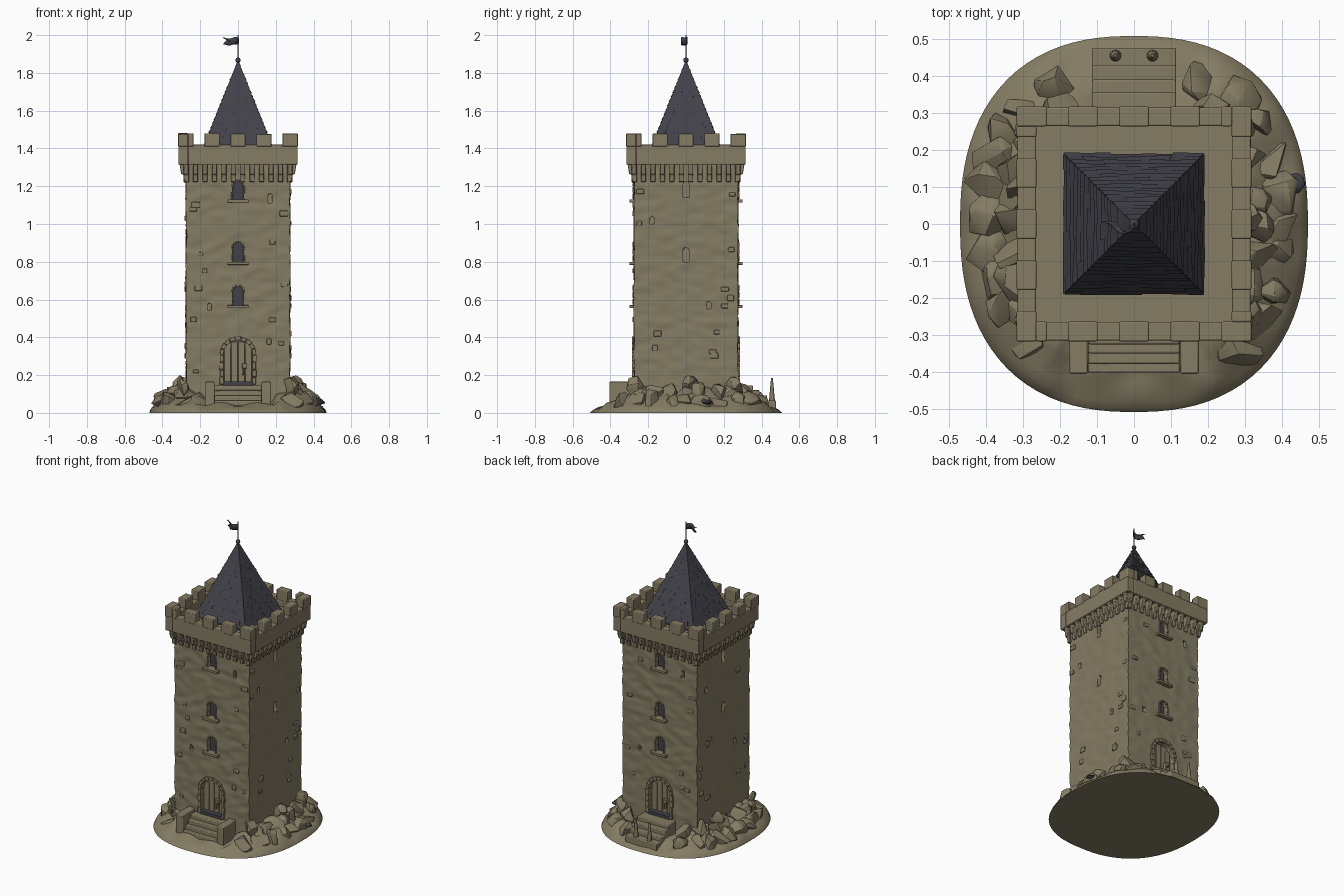
import bpy, bmesh, math, random
from mathutils import Vector, Matrix, noise

random.seed(7)
cube = bpy.data.objects.get("Cube")
if cube:
    bpy.data.objects.remove(cube, do_unlink=True)


def material(name, rgb):
    mat = bpy.data.materials.new(name)
    mat.use_nodes = True
    mat.diffuse_color = (*rgb, 1)
    mat.node_tree.nodes["Principled BSDF"].inputs["Base Color"].default_value = (*rgb, 1)
    return mat


STONE = material("weathered stone", (0.23, 0.2, 0.125))
SLATE = material("dark slate", (0.055, 0.053, 0.066))


def finish(bm, name, mat=STONE, bevel=0.0, angle=35):
    bmesh.ops.recalc_face_normals(bm, faces=bm.faces)
    mesh = bpy.data.meshes.new(name)
    bm.to_mesh(mesh)
    bm.free()
    mesh.materials.append(mat)
    obj = bpy.data.objects.new(name, mesh)
    bpy.context.collection.objects.link(obj)
    if bevel:
        mod = obj.modifiers.new("worn edges", 'BEVEL')
        mod.width, mod.segments = bevel, 2
    bpy.ops.object.select_all(action='DESELECT')
    obj.select_set(True)
    bpy.context.view_layer.objects.active = obj
    bpy.ops.object.shade_smooth_by_angle(angle=math.radians(angle))
    return obj


# Outline in (across, height), pushed from depth d0 to d1 on one of four sides
def prism(bm, outline, d0, d1, side=0):
    rot = Matrix.Rotation(side * math.pi / 2, 3, 'Z')
    near, far = [[bm.verts.new(rot @ Vector((u, -d, z))) for u, z in outline] for d in (d0, d1)]
    bm.faces.new(near)
    bm.faces.new(far)
    n = len(outline)
    for i in range(n):
        j = (i + 1) % n
        bm.faces.new((near[i], near[j], far[j], far[i]))


def box(bm, u0, u1, d0, d1, z0, z1, side=0):
    prism(bm, [(u0, z0), (u1, z0), (u1, z1), (u0, z1)], d0, d1, side)


def arch(half, z0, z1, steps=10):
    spring = z1 - half
    curve = [(half * math.cos(math.pi * i / steps), spring + half * math.sin(math.pi * i / steps))
             for i in range(steps + 1)]
    return [(half, z0)] + curve + [(-half, z0)]


# Openings: across, half width, bottom, top
WINDOWS = [(0.57, 0.67), (0.8, 0.9), (1.13, 1.225)]
SLITS = [(0, 0.015, 0.8, 0.875), (0, 0.015, 1.14, 1.225), (-0.18, 0.012, 1.0, 1.04), (0.12, 0.012, 0.55, 0.59)]
CHINKS = [(0.17, 0.011, 1.11, 1.16), (-0.15, 0.011, 0.545, 0.58)]
WALL = 0.275

# Rough tower walls
bm = bmesh.new()
box(bm, -WALL, WALL, -WALL, WALL, 0.03, 1.35)
for vertical, cuts in ((True, 84), (False, 36)):
    edges = [e for e in bm.edges
             if (abs(e.verts[0].co.z - e.verts[1].co.z) > 0.5) == vertical
             and (vertical or e.calc_length() > 0.3)]
    if not vertical:
        bmesh.ops.subdivide_edges(bm, edges=edges, cuts=cuts, use_grid_fill=True)
    else:
        bmesh.ops.subdivide_edges(bm, edges=edges, cuts=cuts, use_grid_fill=True)
for v in bm.verts:
    p = v.co.copy()
    rough = noise.noise_vector(Vector((p.x * 14, p.y * 14, p.z * 26))) * 0.006
    v.co += Vector((rough.x, rough.y, 0))
tower = finish(bm, "tower_walls", angle=50)

# Cut door, window and slit niches
bm = bmesh.new()
for side in (0, 2):
    prism(bm, arch(0.078, 0.15, 0.385), WALL - 0.03, 0.35, side)
    for z0, z1 in WINDOWS:
        prism(bm, arch(0.028, z0, z1), WALL - 0.03, 0.35, side)
for side in range(4):
    for u, half, z0, z1 in (SLITS if side % 2 else CHINKS):
        prism(bm, [(u + x, z) for x, z in arch(half, z0, z1, 6)], WALL - 0.025, 0.35, side)
cutter = finish(bm, "niche_cutter")
cutter.hide_render = True
mod = tower.modifiers.new("niches", 'BOOLEAN')
mod.operation, mod.object, mod.solver = 'DIFFERENCE', cutter, 'EXACT'
bpy.context.view_layer.objects.active = tower
bpy.ops.object.modifier_apply(modifier=mod.name)
bpy.data.objects.remove(cutter, do_unlink=True)

# Window panes and thresholds
bm = bmesh.new()
for side in (0, 2):
    for z0, z1 in WINDOWS:
        prism(bm, arch(0.027, z0, z1 - 0.001), WALL - 0.032, WALL - 0.024, side)
    box(bm, -0.08, 0.08, 0.24, 0.285, 0.145, 0.165, side)
finish(bm, "window_panes_and_thresholds", SLATE)


# Arched surrounds made of separate wedge stones
def surround(bm, inner, outer, z0, z1, out, stones, side):
    spring = z1 - inner
    for i in range(stones):
        a, b = [math.pi * (i + k) / stones for k in (0.04, 0.96)]
        r = outer + random.uniform(-0.1, 0.1) * (outer - inner)
        prism(bm, [(q * math.cos(t), spring + q * math.sin(t)) for q, t in
                   ((inner, a), (r, a), (r, b), (inner, b))], 0.26, out, side)
    rows = max(2, round((spring - z0) / 0.04))
    step = (spring - z0) / rows
    for i in range(rows):
        for s in (-1, 1):
            r = outer + random.uniform(-0.2, 0.2) * (outer - inner)
            box(bm, s * inner, s * r, 0.26, out, z0 + i * step + 0.001, z0 + (i + 1) * step - 0.001, side)


bm = bmesh.new()
for side in (0, 2):
    surround(bm, 0.077, 0.098, 0.15, 0.385, 0.286, 9, side)
    for z0, z1 in WINDOWS:
        surround(bm, 0.027, 0.036, z0, z1, 0.282, 5, side)
        box(bm, -0.056, 0.056, 0.26, 0.3, z0 - 0.016, z0, side)
finish(bm, "door_and_window_surrounds", bevel=0.002)

# Plank doors with ring handles
bm = bmesh.new()
for side in (0, 2):
    for i in range(4):
        u = -0.074 + i * 0.037
        top = 0.35 if i in (0, 3) else 0.378
        box(bm, u + 0.001, u + 0.036, 0.24, 0.251, 0.16, top, side)
    box(bm, 0.02, 0.032, 0.25, 0.272, 0.2, 0.255, side)
    box(bm, 0.022, 0.046, 0.25, 0.276, 0.235, 0.262, side)
finish(bm, "plank_doors", bevel=0.003)

# Raised stones scattered over the walls
bm = bmesh.new()
for side in range(4):
    for i in range(30):
        u, z = random.uniform(-0.25, 0.25), random.uniform(0.22, 1.2)
        if abs(u) < 0.14 or any(abs(z - s[2]) < 0.07 and abs(u - s[0]) < 0.06 for s in SLITS + CHINKS):
            continue
        w, h = random.uniform(0.012, 0.026), random.uniform(0.009, 0.016)
        box(bm, u - w, u + w, 0.26, random.uniform(0.278, 0.284), z - h, z + h, side)
finish(bm, "raised_wall_stones", bevel=0.004)

# Corbels under the parapet
bm = bmesh.new()
for side in range(4):
    for i in range(12):
        u = -0.275 + i * 0.05
        profile = [(0.26, 1.22), (0.284, 1.225), (0.288, 1.26), (0.301, 1.265), (0.307, 1.3), (0.311, 1.325), (0.26, 1.325)]
        rot = Matrix.Rotation(side * math.pi / 2, 3, 'Z')
        a, b = [[bm.verts.new(rot @ Vector((u + k, -d, z))) for d, z in profile] for k in (-0.013, 0.013)]
        bm.faces.new(a)
        bm.faces.new(b)
        for j in range(len(profile)):
            k = (j + 1) % len(profile)
            bm.faces.new((a[j], a[k], b[k], b[j]))
finish(bm, "corbels", bevel=0.003)

# Parapet, deck and merlons
bm = bmesh.new()
for side in range(4):
    box(bm, -0.265, 0.315, 0.265, 0.315, 1.315, 1.42, side)
finish(bm, "parapet", bevel=0.004)
bm = bmesh.new()
box(bm, -0.27, 0.27, -0.27, 0.27, 1.3, 1.37)
finish(bm, "roof_deck")
bm = bmesh.new()
for side in range(4):
    for u0, u1 in [(-0.265, -0.235), (-0.178, -0.098), (-0.04, 0.04), (0.098, 0.178), (0.235, 0.317)]:
        box(bm, u0, u1, 0.264, 0.317, 1.41, 1.478 + random.uniform(-0.003, 0.003), side)
finish(bm, "merlons", bevel=0.004)

# Pyramid roof with overlapping slates
EAVES, APEX, SPAN = 1.395, 1.862, 0.186
bm = bmesh.new()
bmesh.ops.create_cone(bm, cap_ends=True, segments=4, radius1=SPAN * math.sqrt(2), radius2=0.005, depth=APEX - EAVES,
                      matrix=Matrix.Translation((0, 0, (APEX + EAVES) / 2)) @ Matrix.Rotation(math.pi / 4, 4, 'Z'))
box(bm, -0.16, 0.16, -0.16, 0.16, 1.36, EAVES + 0.01)
finish(bm, "roof_core", SLATE)
bm = bmesh.new()
ROWS = 20
for side in range(4):
    rot = Matrix.Rotation(side * math.pi / 2, 3, 'Z')
    for r in range(ROWS):
        lo, hi = r / ROWS, (r + 1.15) / ROWS
        count = max(1, round((1 - lo) * 9))
        for i in range(count):
            drop = random.uniform(0, 0.25) / ROWS if r else 0
            lift = random.uniform(0.003, 0.007)
            corners = []
            for t, k, off in ((lo - drop, i, lift), (lo - drop, i + 1, lift), (hi, i + 1, 0), (hi, i, 0),
                              (lo - drop, i, -0.004), (lo - drop, i + 1, -0.004)):
                half = SPAN * max(0, 1 - t)
                corners.append(bm.verts.new(rot @ Vector(
                    ((2 * k / count - 1) * (half + off * 0.6), -half - off, EAVES + t * (APEX - EAVES)))))
            a, b, c, d, e, f = corners
            for face in ((a, b, c, d), (e, f, b, a), (e, a, d), (f, c, b), (e, d, c, f)):
                bm.faces.new(face)
finish(bm, "roof_slates", SLATE, angle=20)

# Finial, pole and swallowtail flag
bm = bmesh.new()
bmesh.ops.create_uvsphere(bm, u_segments=14, v_segments=8, radius=0.014, matrix=Matrix.Translation((0, 0, 1.868)))
bmesh.ops.create_cone(bm, cap_ends=True, segments=8, radius1=0.004, radius2=0.003, depth=0.15,
                      matrix=Matrix.Translation((0, 0, 1.925)))
finish(bm, "finial_and_pole", SLATE)
bm = bmesh.new()
COLS = 9
rows = []
for level, reach in ((1.985, 0.085), (1.97, 0.06), (1.948, 0.08)):
    rows.append([bm.verts.new((-reach * i / (COLS - 1), -0.018 * math.sin(5.5 * i / COLS) - 0.012 * i / COLS,
                               level + 0.004 * math.sin(i))) for i in range(COLS)])
for top, low in zip(rows, rows[1:]):
    for i in range(COLS - 1):
        bm.faces.new((top[i], top[i + 1], low[i + 1], low[i]))
flag = finish(bm, "flag", SLATE)
flag.modifiers.new("cloth", 'SOLIDIFY').thickness = 0.005


# Rocky mound
def rim(a):
    c, s = math.cos(a), math.sin(a)
    return ((abs(c) / 0.47) ** 2.4 + (abs(s) / 0.508) ** 2.4) ** (-1 / 2.4)


bm = bmesh.new()
SEG, last = 96, None
for t, z in [(1, 0), (0.985, 0.015), (0.95, 0.032), (0.9, 0.05), (0.84, 0.068), (0.78, 0.085),
             (0.7, 0.105), (0.62, 0.12), (0.54, 0.13), (0.4, 0.13)]:
    ring = []
    for i in range(SEG):
        a = math.tau * i / SEG
        x, y = rim(a) * t * math.cos(a), rim(a) * t * math.sin(a)
        calm = 0.62 if abs(x) < 0.2 else 1
        ring.append(bm.verts.new((x, y, z * calm * (1 + 0.5 * noise.noise(Vector((x * 9, y * 9, 2)))))))
    if last:
        for i in range(SEG):
            j = (i + 1) % SEG
            bm.faces.new((last[i], last[j], ring[j], ring[i]))
    else:
        bm.faces.new(ring)
    last = ring
bm.faces.new(last)
finish(bm, "mound", angle=60)


# Boulders from hulls of random points
def boulder(bm, x, y, z, size, height):
    part = bmesh.new()
    for i in range(16):
        d = Vector([random.gauss(0, 1) for k in range(3)]).normalized()
        part.verts.new((x + d.x * size, y + d.y * size, max(0.004, z + d.z * height)))
    hull = bmesh.ops.convex_hull(part, input=part.verts)
    loose = [v for v in part.verts if not v.link_faces]
    bmesh.ops.delete(part, geom=loose, context='VERTS')
    mesh = bpy.data.meshes.new("hull")
    part.to_mesh(mesh)
    part.free()
    bm.from_mesh(mesh)
    bpy.data.meshes.remove(mesh)


bm = bmesh.new()
for t, count, low, high, z in ((0.83, 30, 0.05, 0.075, 0.055), (0.7, 26, 0.05, 0.08, 0.1)):
    for i in range(count):
        a = math.tau * (i + random.uniform(-0.3, 0.3)) / count
        size = random.uniform(low, high)
        r = rim(a) * t
        x, y = r * math.cos(a), r * math.sin(a)
        if abs(x) > (0.23 if y < 0 else 0.17):
            boulder(bm, x, y, z, size, random.uniform(0.045, 0.075))
for x, y in ((-0.28, -0.27), (0.28, -0.27), (-0.28, 0.26), (0.28, 0.26), (0.3, 0.02), (-0.3, 0.1)):
    boulder(bm, x, y, 0.14, 0.05, 0.06)
finish(bm, "boulders", bevel=0.009, angle=40)
bm = bmesh.new()
boulder(bm, 0.435, 0.11, 0.06, 0.03, 0.018)
finish(bm, "dark_stone", SLATE, bevel=0.004)

# Front and back steps, front cheek walls
bm = bmesh.new()
for side, half, treads in ((0, 0.124, ((0.325, 0.145), (0.35, 0.12), (0.378, 0.092), (0.402, 0.065))),
                           (2, 0.114, ((0.355, 0.145), (0.39, 0.12), (0.43, 0.092), (0.476, 0.066)))):
    for reach, top in treads:
        box(bm, -half, half, 0.26, reach, 0.01, top, side)
for s in (-1, 1):
    box(bm, s * 0.125, s * 0.175, 0.26, 0.405, 0.01, 0.165)
finish(bm, "steps", bevel=0.005)

# Tapered posts beside the back steps
bm = bmesh.new()
for x in (-0.05, 0.05):
    bmesh.ops.create_cone(bm, cap_ends=True, segments=10, radius1=0.017, radius2=0.005, depth=0.13,
                          matrix=Matrix.Translation((x, 0.455, 0.12)))
finish(bm, "back_posts", bevel=0.002)
